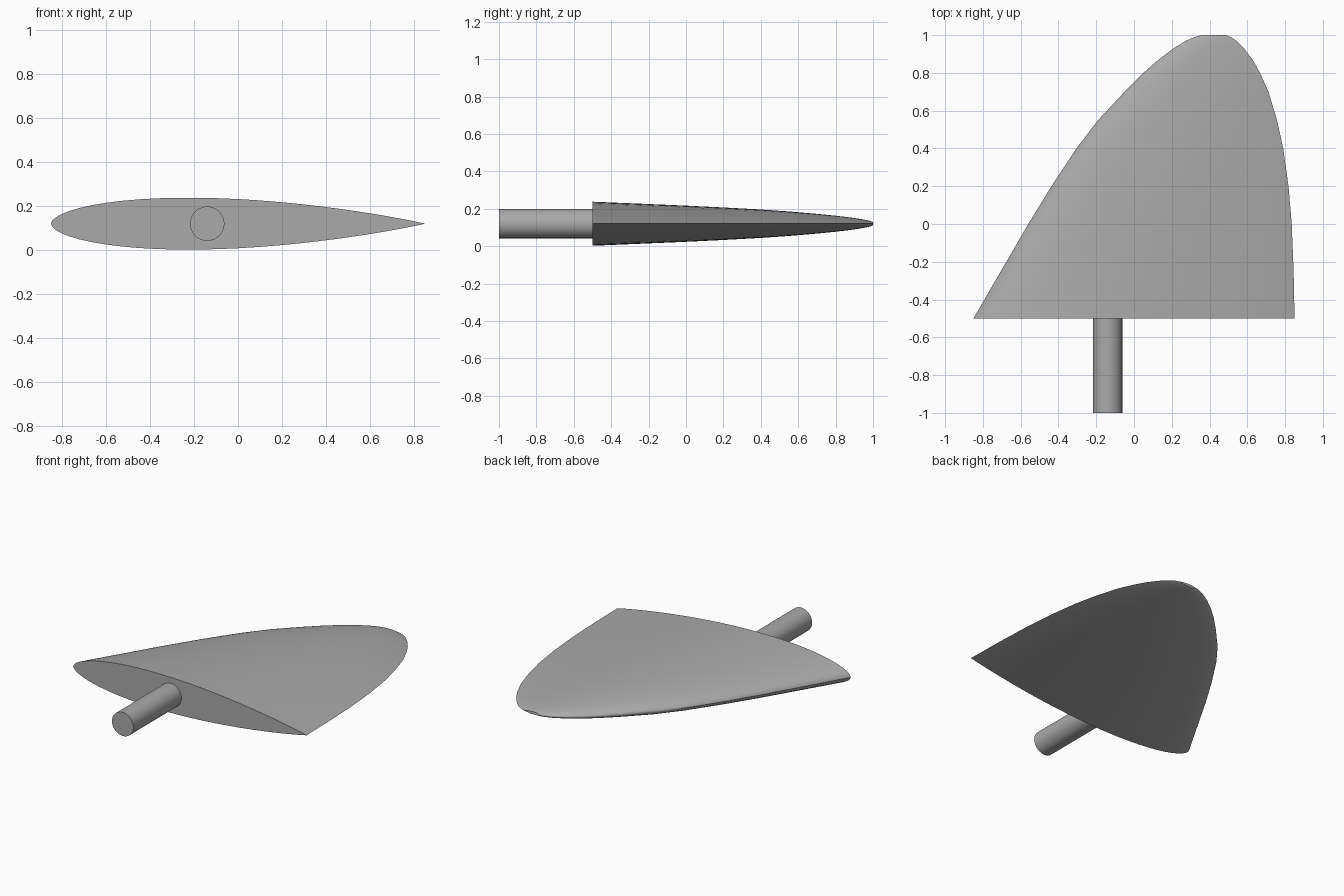
import bpy, bmesh, math
from mathutils import Matrix

cube = bpy.data.objects.get("Cube")
if cube:
    bpy.data.objects.remove(cube, do_unlink=True)

grey = bpy.data.materials.new("plain grey")
grey.use_nodes = True
colour = (0.4, 0.4, 0.4, 1)
grey.diffuse_color = colour
grey.node_tree.nodes["Principled BSDF"].inputs["Base Color"].default_value = colour

MID_Z = 0.12


def finish(name, bm):
    bmesh.ops.recalc_face_normals(bm, faces=bm.faces)
    mesh = bpy.data.meshes.new(name)
    bm.to_mesh(mesh)
    bm.free()
    mesh.materials.append(grey)
    obj = bpy.data.objects.new(name, mesh)
    bpy.context.collection.objects.link(obj)
    bpy.ops.object.select_all(action="DESELECT")
    obj.select_set(True)
    bpy.context.view_layer.objects.active = obj
    bpy.ops.object.shade_smooth_by_angle(angle=math.radians(35))


# Blade stations: span position, leading edge, trailing edge
stations = [
    (-0.5, -0.85, 0.85), (-0.25, -0.705, 0.845), (0, -0.56, 0.835),
    (0.2, -0.437, 0.818), (0.4, -0.305, 0.79), (0.55, -0.19, 0.757),
    (0.7, -0.05, 0.712), (0.8, 0.05, 0.667), (0.87, 0.13, 0.628),
    (0.93, 0.21, 0.582), (0.97, 0.275, 0.542), (0.99, 0.32, 0.513),
    (1, 0.36, 0.485),
]


# Half thickness of the foil as a fraction of its chord
def foil(s):
    a, b = 0.55, 0.95
    peak = a / (a + b)
    shape = s ** a * (1 - s) ** b
    return 0.0694 * shape / (peak ** a * (1 - peak) ** b)


# Foil section: from trailing edge over the top to the nose and back underneath
STEPS = 28
fractions = [(1 - math.cos(math.pi * i / STEPS)) / 2 for i in range(STEPS + 1)]
section = [(s, foil(s)) for s in reversed(fractions)]
section += [(s, -foil(s)) for s in fractions[1:-1]]

# Blade lofted through the stations, with flat root and tip
bm = bmesh.new()
rings = []
for y, lead, trail in stations:
    chord = trail - lead
    rings.append([bm.verts.new((lead + s * chord, y, MID_Z + t * chord))
                  for s, t in section])
count = len(section)
for r0, r1 in zip(rings, rings[1:]):
    for i in range(count):
        j = (i + 1) % count
        bm.faces.new((r0[i], r0[j], r1[j], r1[i]))
bm.faces.new(rings[0])
bm.faces.new(rings[-1])
finish("blade", bm)

# Round shaft at the root
bm = bmesh.new()
place = Matrix.Translation((-0.14, -0.75, MID_Z)) @ Matrix.Rotation(math.pi / 2, 4, "X")
bmesh.ops.create_cone(bm, cap_ends=True, segments=48, radius1=0.078,
                      radius2=0.078, depth=0.5, matrix=place)
finish("shaft", bm)
